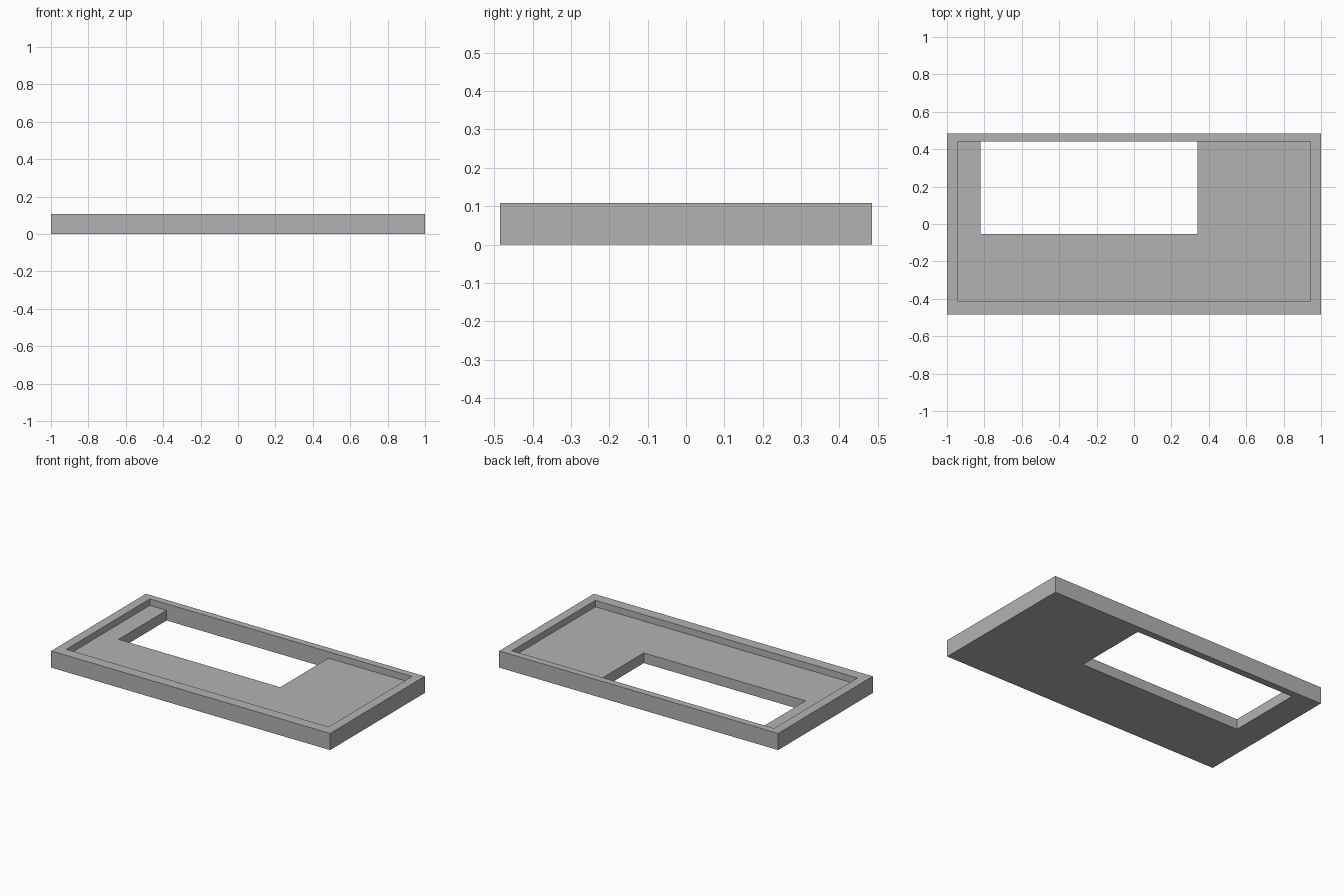
import bpy
import bmesh
from mathutils import Vector

if "Cube" in bpy.data.objects:
    bpy.data.objects.remove(bpy.data.objects["Cube"], do_unlink=True)

grey = bpy.data.materials.new("plain grey")
grey.use_nodes = True
colour = (0.45, 0.45, 0.45, 1)
grey.diffuse_color = colour
grey.node_tree.nodes["Principled BSDF"].inputs["Base Color"].default_value = colour

HEIGHT, FLOOR = 0.108, 0.066
X = [-1, -0.94, -0.82, 0.34, 0.94, 1]        # outer, recess and opening lines
Y = [-0.485, -0.415, -0.053, 0.44, 0.485]
Z = [0, FLOOR, HEIGHT]


def solid(i, j, k):
    """Tray layout: rim all round, floor in the lower layer, one opening."""
    if not (0 <= i < 5 and 0 <= j < 4 and 0 <= k < 2):
        return False
    if i in (0, 4) or j in (0, 3):
        return True
    return k == 0 and not (i == 2 and j == 2)


# Tray: skin the outside of the solid blocks, then merge flat regions
bm = bmesh.new()
for i in range(5):
    for j in range(4):
        for k in range(2):
            if not solid(i, j, k):
                continue
            for axis in range(3):
                for side in (0, 1):
                    step = [i, j, k]
                    step[axis] += 2 * side - 1
                    if solid(*step):
                        continue
                    corners = []
                    for a, b in ((0, 0), (1, 0), (1, 1), (0, 1)):
                        c = [i, j, k]
                        c[axis] += side
                        c[(axis + 1) % 3] += a
                        c[(axis + 2) % 3] += b
                        corners.append(bm.verts.new(Vector((X[c[0]], Y[c[1]], Z[c[2]]))))
                    bm.faces.new(corners if side else corners[::-1])
bmesh.ops.remove_doubles(bm, verts=bm.verts, dist=0.0001)
bmesh.ops.dissolve_limit(bm, angle_limit=0.01, verts=bm.verts, edges=bm.edges)
bmesh.ops.recalc_face_normals(bm, faces=bm.faces)

mesh = bpy.data.meshes.new("tray")
bm.to_mesh(mesh)
bm.free()
mesh.materials.append(grey)
tray = bpy.data.objects.new("tray", mesh)
bpy.context.collection.objects.link(tray)
